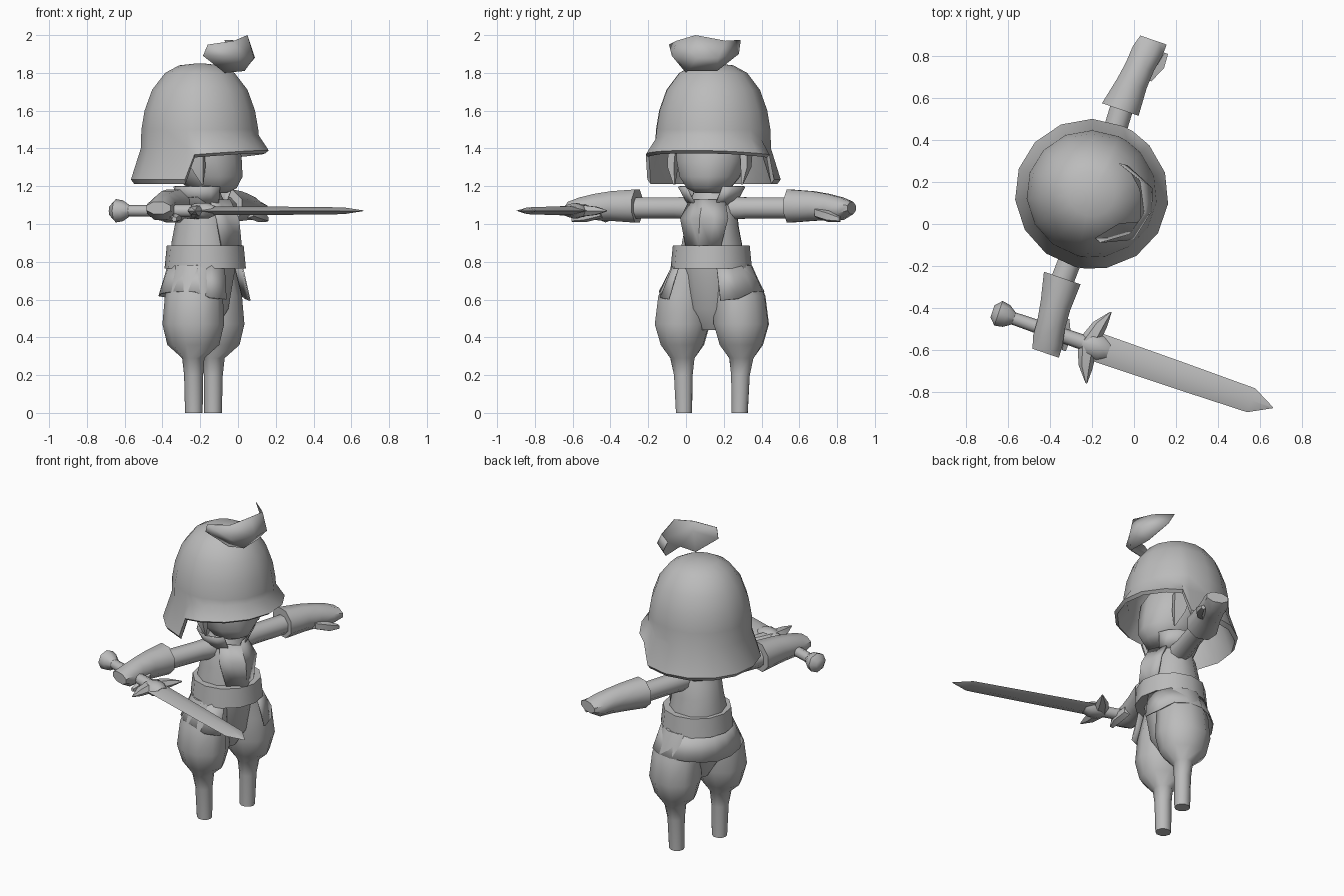
import bpy, bmesh, math
from mathutils import Matrix, Vector

if "Cube" in bpy.data.objects:
    bpy.data.objects.remove(bpy.data.objects["Cube"], do_unlink=True)

grey = bpy.data.materials.new("plain grey")
grey.use_nodes = True
grey.diffuse_color = (0.5, 0.5, 0.5, 1)
grey.node_tree.nodes["Principled BSDF"].inputs["Base Color"].default_value = (0.5, 0.5, 0.5, 1)

# The figure is built looking along +x, then turned and moved into place
PLACE = Matrix.Translation((-0.183, 0.137, 0)) @ Matrix.Rotation(math.radians(-19), 4, "Z")


def skin(name, rows, closed=True, caps=True, thick=0, angle=50):
    """Bridge equal rows of points into one surface."""
    bm = bmesh.new()
    grid = [[bm.verts.new(p) for p in row] for row in rows]
    n = len(grid[0])
    for a, b in zip(grid, grid[1:]):
        for i in range(n if closed else n - 1):
            j = (i + 1) % n
            bm.faces.new((a[i], a[j], b[j], b[i]))
    if closed and caps:
        bm.faces.new(grid[0][::-1])
        bm.faces.new(grid[-1])
    bmesh.ops.remove_doubles(bm, verts=bm.verts, dist=0.0005)
    bmesh.ops.recalc_face_normals(bm, faces=bm.faces)
    mesh = bpy.data.meshes.new(name)
    bm.to_mesh(mesh)
    bm.free()
    mesh.materials.append(grey)
    obj = bpy.data.objects.new(name, mesh)
    bpy.context.collection.objects.link(obj)
    obj.matrix_world = PLACE
    if thick:
        mod = obj.modifiers.new("thickness", "SOLIDIFY")
        mod.thickness = thick
    bpy.ops.object.select_all(action="DESELECT")
    obj.select_set(True)
    bpy.context.view_layer.objects.active = obj
    bpy.ops.object.shade_smooth_by_angle(angle=math.radians(angle))
    return obj


def ring(center, a, b, axis="Z", n=8, start=0.5):
    """Ellipse of n points around an axis through center."""
    pts = []
    for i in range(n):
        t = math.tau * (i + start) / n
        c, s = a * math.cos(t), b * math.sin(t)
        offset = {"X": (0, c, s), "Y": (c, 0, s), "Z": (c, s, 0)}[axis]
        pts.append(Vector(center) + Vector(offset))
    return pts


def arc(z, a, b, first, last, n=14, x=0):
    """Open elliptic row between two angles in degrees."""
    angles = [math.radians(first + (last - first) * i / n) for i in range(n + 1)]
    return [(x + a * math.cos(t), b * math.sin(t), z) for t in angles]


for side, word in ((1, "left"), (-1, "right")):
    # Baggy trouser leg tapering to a bare shin: z, y, depth, width
    leg = [(0, .156, .047, .044), (.2, .16, .05, .052), (.29, .165, .058, .068),
           (.36, .165, .14, .115), (.47, .165, .165, .15), (.62, .155, .155, .14),
           (.78, .11, .13, .11)]
    skin(word + "_leg", [ring((0, side * y, z), a, b, n=10) for z, y, a, b in leg])

    # Upper arm
    skin(word + "_upper_arm", [ring((x, side * y, 1.085), r, r, "Y")
                               for x, y, r in ((0, .06, .07), (-.01, .2, .06), (-.02, .5, .06))])

    # Wide cuff and mitten hand: y, x, z, half width, half height
    cuff = [(.425, -.022, 1.095, .06, .06), (.425, -.022, 1.095, .1, .095),
            (.56, -.01, 1.095, .08, .085), (.65, 0, 1.09, .075, .075),
            (.73, .01, 1.08, .08, .065), (.79, .02, 1.085, .072, .035)]
    skin(word + "_cuff_and_hand", [ring((x, side * y, z), a, b, "Y")
                                   for y, x, z, a, b in cuff])
    skin(word + "_thumb", [ring((x, side * y, z), r, r, "Y", 5)
                           for x, y, z, r in ((.05, .6, 1.06, .03), (.085, .68, 1.04, .032),
                                              (.095, .75, 1.025, .015))])

    # Hair lock beside the face
    skin(word + "_hair_lock", [ring((x, side * y, z), a, b, n=4) for x, y, z, a, b in
                               ((.02, .2, 1.42, .07, .03), (.04, .205, 1.3, .05, .025),
                                (.06, .19, 1.21, .006, .006))])

# Torso, neck and head
skin("torso", [ring((0, 0, z), a, b, n=10) for z, a, b in
               ((.82, .175, .175), (.9, .17, .165), (.98, .155, .148), (1.07, .135, .14),
                (1.15, .095, .11), (1.24, .07, .07))])
skin("head", [ring((x, 0, z), a, b, n=10) for z, x, a, b in
              ((1.165, .07, .06, .07), (1.19, .05, .13, .12), (1.25, .03, .18, .165),
               (1.33, .01, .195, .19), (1.45, 0, .19, .2), (1.55, -.02, .14, .15))])

# Hips joining the legs
skin("hips", [ring((0, 0, z), a, b, n=10) for z, a, b in
              ((.44, .06, .07), (.55, .13, .15), (.78, .17, .18))])

# Belt
skin("belt", [ring((.01, 0, z), r, r, n=12) for z, r in
              ((.765, .19), (.765, .216), (.885, .204), (.885, .16))])

# Tunic skirt, open at the front
skirt_top = arc(.785, .198, .208, 26, 321, x=.01)
skirt_hem = [(x, y, .61 + .035 * abs(y) / .285 - (.03 if x > .1 else 0))
             for x, y, z in arc(0, .24, .285, 26, 321, x=.005)]
skin("skirt", [skirt_top, skirt_hem], closed=False, thick=.008)

# Flared collar and chest bib
skin("collar", [arc(1.1, .11, .12, 25, 335), arc(1.2, .15, .175, 35, 325)],
     closed=False, thick=.008)
skin("chest_bib", [[(x - (.045 if k else 0), k * w, z) for k in (-1, -.5, 0, .5, 1)
                    for x in [u if abs(k) < 1 else u - .03]]
                   for z, w, u in ((1.13, .1, .15), (1.03, .135, .2), (.885, .1, .215))],
     closed=False, thick=.012)

# Helmet: dome, flared brim that steps up over the face, hollow inside
half = [12, 36, 60, 76, 84, 108, 132, 156]
turns = [math.radians(d) for d in half + [180] + [360 - d for d in half[::-1]]]


def hat_ring(radius, height):
    return [(-.02 + radius * math.cos(t), radius * .97 * math.sin(t),
             height(math.cos(t)) if callable(height) else height) for t in turns]


def hem(back, front):
    return lambda c: front + .03 * c if c > .2 else back


skin("helmet", [hat_ring(.02, 1.85), hat_ring(.11, 1.84), hat_ring(.185, 1.8),
                hat_ring(.255, 1.71), hat_ring(.295, 1.6), hat_ring(.312, 1.5),
                hat_ring(.315, hem(1.4, 1.44)), hat_ring(.368, hem(1.235, 1.36)),
                hat_ring(.35, hem(1.212, 1.345)), hat_ring(.29, hem(1.38, 1.43)),
                hat_ring(.27, 1.58), hat_ring(.16, 1.76), hat_ring(.02, 1.79)], angle=45)

# Curled plume above the helmet, a bent leaf-like sheet
top = [(-.16, -.09, 1.95), (-.02, -.05, 1.97), (.05, .05, 2), (.03, .21, 1.97), (-.07, .29, 1.975)]
middle = [(-.185, -.07, 1.89), (0, -.075, 1.89), (.085, .06, 1.88), (.09, .17, 1.88), (-.03, .28, 1.9)]
bottom = [middle[0], (-.07, 0, 1.8), (.035, .01, 1.81), (.03, .165, 1.81), middle[4]]
plume = skin("plume", [top, middle, bottom], closed=False, thick=.004)
plume.matrix_world = Matrix.Identity(4)

# Sword held in the right hand, pointing forward
SY, SZ = -.683, 1.07


def rod(name, profile, n=8):
    return skin(name, [ring((x, SY, SZ), a, b, "X", n, 0) for x, a, b in profile])


rod("sword_pommel", [(-.285, .03, .03), (-.255, .062, .062), (-.215, .055, .055), (-.175, .028, .028)])
rod("sword_grip", [(-.2, .03, .03), (.22, .038, .035)])
rod("sword_blade", [(.22, .07, .024), (.65, .066, .022), (1.02, .06, .018), (1.13, .002, .002)], 4)
rod("sword_collar", [(.17, .035, .035), (.21, .06, .042), (.26, .06, .042), (.3, .04, .025)])
skin("sword_guard", [ring((.195 + .055 * abs(k) ** 1.5, SY + .18 * k, SZ), a, b, "Y", 6, 0)
                     for k, a, b in ((-1, .004, .004), (-.6, .035, .025), (0, .05, .038),
                                     (.6, .035, .025), (1, .004, .004))])
